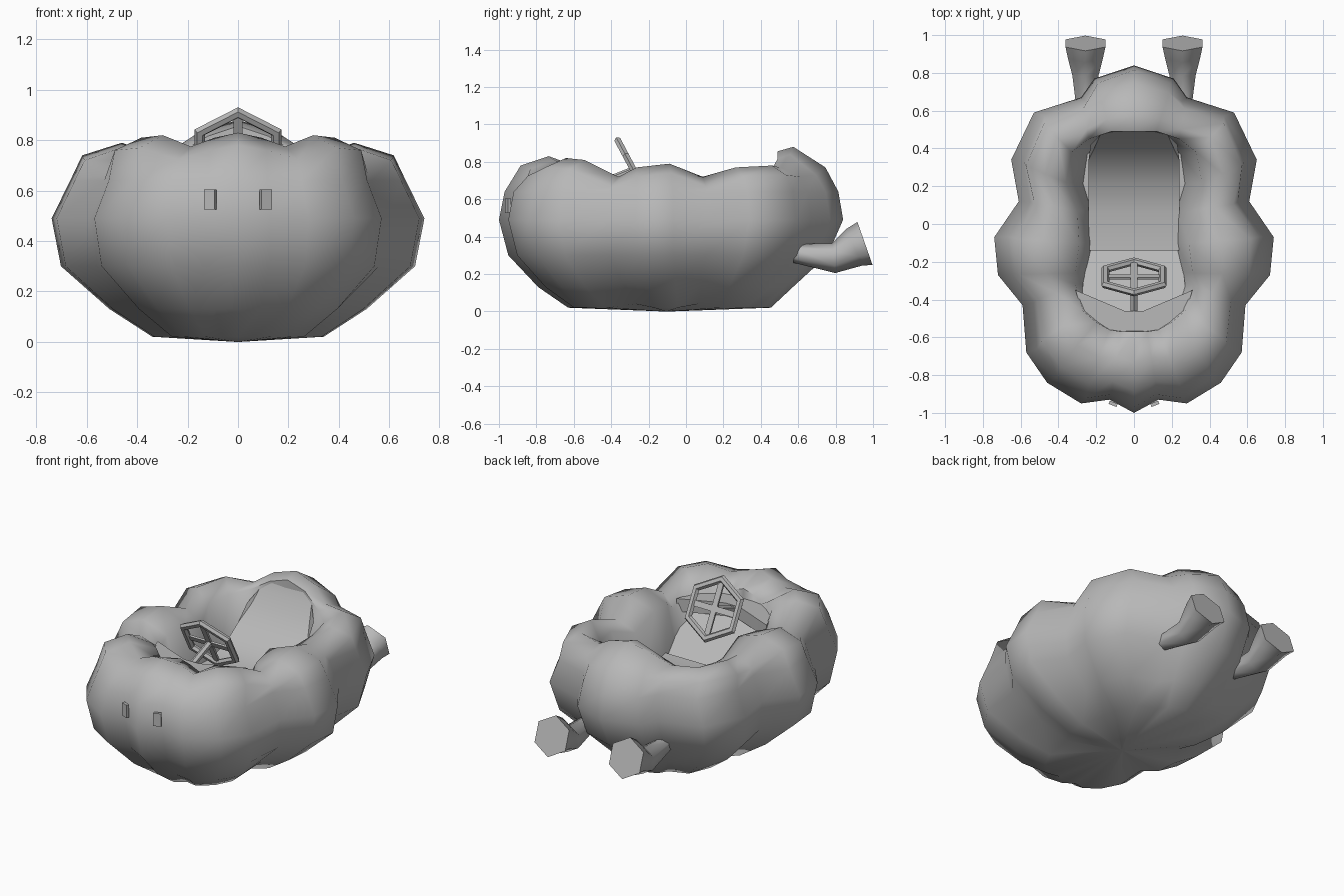
import bpy, bmesh, math
from mathutils import Vector, Matrix

if "Cube" in bpy.data.objects:
    bpy.data.objects.remove(bpy.data.objects["Cube"], do_unlink=True)

grey = bpy.data.materials.new("cloud_grey")
grey.use_nodes = True
grey.diffuse_color = (0.48, 0.48, 0.48, 1)
grey.node_tree.nodes["Principled BSDF"].inputs["Base Color"].default_value = (0.48, 0.48, 0.48, 1)


def finish(bm, name, angle=30):
    bmesh.ops.recalc_face_normals(bm, faces=bm.faces)
    mesh = bpy.data.meshes.new(name)
    bm.to_mesh(mesh)
    bm.free()
    obj = bpy.data.objects.new(name, mesh)
    bpy.context.collection.objects.link(obj)
    mesh.materials.append(grey)
    bpy.ops.object.select_all(action='DESELECT')
    obj.select_set(True)
    bpy.context.view_layer.objects.active = obj
    bpy.ops.object.shade_smooth_by_angle(angle=math.radians(angle))
    return obj


def loft(name, rings, angle=30, closed=False):
    """Skin a list of equal-length rings; cap the ends unless closed."""
    bm = bmesh.new()
    rows = [[bm.verts.new(p) for p in r] for r in rings]
    n = len(rows[0])
    pairs = list(zip(rows, rows[1:])) + ([(rows[-1], rows[0])] if closed else [])
    for a, b in pairs:
        for i in range(n):
            j = (i + 1) % n
            bm.faces.new((a[i], a[j], b[j], b[i]))
    if not closed:
        bm.faces.new(rows[0])
        bm.faces.new(rows[-1])
    return finish(bm, name, angle)


def tube(name, path, radii, sides=6, angle=30):
    """Polygonal tube along a path lying in a plane of constant x."""
    pts = [Vector(p) for p in path]
    rings = []
    for i, p in enumerate(pts):
        d = (pts[min(i + 1, len(pts) - 1)] - pts[max(i - 1, 0)]).normalized()
        side = Vector((1, 0, 0))
        up = side.cross(d)
        rings.append([p + radii[i] * (side * math.sin(t) + up * math.cos(t))
                      for t in (math.tau * k / sides for k in range(sides))])
    return loft(name, rings, angle)


def box(name, center, size, rot):
    bm = bmesh.new()
    bmesh.ops.create_cube(bm, size=1)
    m = Matrix.Translation(center) @ rot @ Matrix.Diagonal((*size, 1))
    bmesh.ops.transform(bm, matrix=m, verts=bm.verts)
    return finish(bm, name)


# Cloud body: outer x, outer y, cockpit rim x, rim y, crest height, front to rear
lobes = [
    (0, -1, 0, -.57, .83), (.13, -.93, .07, -.57, .81), (.28, -.95, .13, -.56, .775),
    (.46, -.84, .20, -.52, .82), (.57, -.68, .27, -.46, .81), (.59, -.43, .31, -.32, .72),
    (.72, -.27, .31, -.26, .77), (.74, -.07, .29, -.10, .79), (.61, .12, .30, .07, .72),
    (.65, .34, .36, .22, .77), (.53, .59, .33, .38, .78), (.28, .67, .24, .45, .77),
    (.21, .77, .12, .49, .84), (0, .84, 0, .49, .88)]
lobes += [(-a, b, -c, d, e) for a, b, c, d, e in lobes[-2:0:-1]]
FLOOR = .40

body_rings = [[(x * .02, -.1 + y * .02, 0) for x, y, *_ in lobes]]
# Underside and flanks: x scale, front y scale, rear y scale, height
for sx, front, rear, z in ((.46, .63, .54, .02), (.69, .79, .68, .13), (.95, .95, .90, .30),
                           (1, 1, 1, .49), (.90, .97, .97, .64)):
    body_rings.append([(x * sx, y * (front if y < 0 else rear),
                        z + (.02 if top < .73 and z < .2 else 0)) for x, y, _, _, top in lobes])
# Shoulder, crest and cockpit lip: blend towards rim, drop below crest
for blend, drop in ((.27, .05), (.62, 0), (1, .06)):
    ring = []
    for x, y, rx, ry, top in lobes:
        rear = y > .6
        t = blend + (.14 if rear and blend == .62 else 0)
        d = drop * (2.2 if y > .7 and blend < .5 else .4 if rear and blend == 1 else 1)
        ring.append((x + (rx - x) * t, y + (ry - y) * t, top - d))
    body_rings.append(ring)
body_rings.append([(rx * .75, ry * .97, FLOOR) for _, _, rx, ry, _ in lobes])
loft("cloud_body", body_rings, 65)

# Bucket seat: side profile with half widths, narrowing at the top
seat = [(-.14, FLOOR - .02, .24), (-.14, .47, .24), (.06, .46, .24), (.22, .50, .24),
        (.34, .58, .24), (.42, .68, .23), (.47, .76, .18), (.495, .82, .09),
        (.50, FLOOR - .02, .09)]
loft("seat", [[(s * w, y, z) for y, z, w in seat] for s in (-1, 1)], 40)

# Dashboard crescent under the hood lip
dash = [(-.31, -.35), (-.27, -.48), (-.12, -.58), (.12, -.58), (.27, -.48), (.31, -.35),
        (.05, -.46), (-.05, -.46)]
loft("dashboard", [[(x, y, z) for x, y in dash] for z in (.63, .71)])
# Console sloping from the dashboard to the seat
console = [(-.5, .65), (-.14, .44), (-.14, FLOOR - .02), (-.5, FLOOR - .02)]
loft("console", [[(s * (.29 if y < -.3 else .25), y, z) for y, z in console] for s in (-1, 1)])

# Hexagonal steering wheel, leaning forward at the top
hub = Vector((0, -.28, .755))
lean = Matrix.Rotation(math.radians(28), 4, 'X')
wheel_rings = []
for k in range(6):
    a = math.tau * k / 6
    section = [(.175 + .024 * math.cos(t), .02 * math.sin(t))
               for t in (math.tau * j / 6 for j in range(6))]
    wheel_rings.append([hub + lean @ Vector((r * math.sin(a), d, r * math.cos(a)))
                        for r, d in section])
loft("steering_wheel_rim", wheel_rings, closed=True)
for k in range(4):
    spin = lean @ Matrix.Rotation(math.tau * k / 4, 4, 'Y')
    box("steering_spoke", hub + spin @ Vector((0, 0, .08)), (.035, .012, .16), spin)
tube("steering_column", [hub, (0, -.47, .68)], [.02, .02])

# Mirrored eyes and exhaust pipes
for side, s in (("left", 1), ("right", -1)):
    box(side + "_eye", (s * .11, -.952, .565), (.045, .018, .08),
        Matrix.Rotation(s * math.radians(22), 4, 'Z'))
    x = s * .257
    tube(side + "_exhaust", [(x, .58, .31), (x, .79, .285), (x, .90, .343), (x, .957, .363)],
         [.05, .08, .107, .122], 6, 65)
